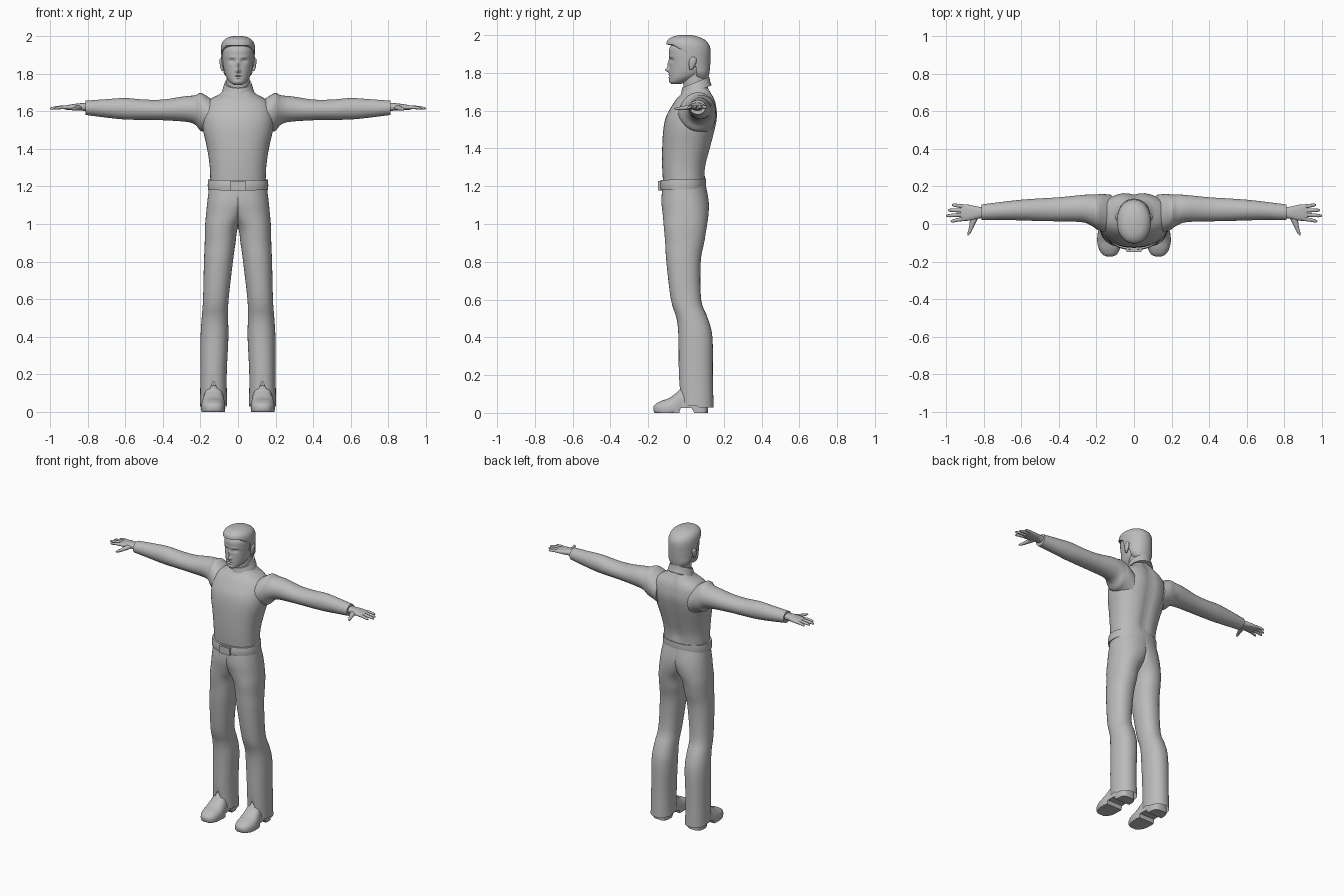
import bpy, bmesh, math

grey = bpy.data.materials.new("plain grey")
grey.diffuse_color = (0.5, 0.5, 0.5, 1)


def resample(rows, steps):
    """Catmull-Rom through the given section rows."""
    out = []
    for i in range(len(rows) - 1):
        p = [rows[max(i - 1, 0)], rows[i], rows[i + 1], rows[min(i + 2, len(rows) - 1)]]
        for s in range(steps):
            t = s / steps
            out.append([0.5 * (2 * b + (c - a) * t + (2 * a - 5 * b + 4 * c - d) * t * t
                               + (3 * b - a - 3 * c + d) * t ** 3) for a, b, c, d in zip(*p)])
    out.append(list(rows[-1]))
    return out


def loft(bm, axis, rows, n=32, steps=4, e=2.0, warp=None, caps=(True, True)):
    """Superellipse sections (position, centre a, centre b, radius a, radius b) along an axis."""
    def power(v):
        return math.copysign(abs(v) ** (2 / e), v) if abs(v) > 1e-9 else 0.0
    rings = []
    for t, a, b, ra, rb in resample(rows, steps):
        ring = []
        for i in range(n):
            w = 2 * math.pi * i / n
            u, v = a + ra * power(math.cos(w)), b + rb * power(math.sin(w))
            co = {'x': (t, u, v), 'y': (u, t, v), 'z': (u, v, t)}[axis]
            ring.append(bm.verts.new(warp(*co) if warp else co))
        rings.append(ring)
    for r, s in zip(rings, rings[1:]):
        for i in range(n):
            j = (i + 1) % n
            bm.faces.new((r[i], r[j], s[j], s[i]))
    if caps[0]:
        bm.faces.new(rings[0])
    if caps[1]:
        bm.faces.new(rings[-1])


def finish(name, bm, mirror=False, angle=50):
    bmesh.ops.recalc_face_normals(bm, faces=bm.faces)
    for f in bm.faces:
        f.smooth = True
    me = bpy.data.meshes.new(name)
    bm.to_mesh(me)
    bm.free()
    me.set_sharp_from_angle(angle=math.radians(angle))
    me.materials.append(grey)
    ob = bpy.data.objects.new(name, me)
    bpy.context.collection.objects.link(ob)
    if mirror:
        ob.modifiers.new("Mirror", 'MIRROR')
    return ob


def part(name, axis, rows, mirror=False, **kw):
    bm = bmesh.new()
    loft(bm, axis, rows, **kw)
    return finish(name, bm, mirror)


def fb(rows):
    """Rows given as height, front y, back y, half width."""
    return [(z, 0, (f + b) / 2, w, (b - f) / 2) for z, f, b, w in rows]


# Shirt body with a shallow groove down the spine
def spine(x, y, z):
    if y > 0.05 and z > 1.25:
        y -= 0.012 * math.exp(-(x / 0.03) ** 2)
    return x, y, z

part("shirt", 'z', fb([
    (1.20, -.120, .100, .147), (1.30, -.126, .105, .150), (1.40, -.126, .130, .164),
    (1.50, -.120, .156, .186), (1.57, -.105, .168, .190), (1.63, -.072, .162, .178),
    (1.665, -.048, .152, .145), (1.69, -.025, .140, .100), (1.72, -.01, .125, .07)]),
    n=48, e=2.3, warp=spine)

# Sleeves, with a raised shoulder seam
part("sleeve", 'x', [
    (.12, .050, 1.555, .105, .095), (.17, .060, 1.585, .100, .098), (.20, .065, 1.597, .092, .100),
    (.23, .075, 1.607, .082, .077), (.28, .082, 1.612, .072, .068), (.40, .078, 1.607, .064, .055),
    (.50, .076, 1.608, .060, .054), (.60, .074, 1.613, .055, .057), (.70, .070, 1.615, .048, .049),
    (.81, .062, 1.618, .042, .038)], mirror=True)

# Standing collar, higher at the back
part("collar", 'z', fb([(1.70, -.03, .135, .086), (1.725, -.025, .128, .079), (1.75, -.02, .124, .071)]),
     warp=lambda x, y, z: (x, y, z + (y - 0.05) * 0.4))
part("neck", 'z', fb([(1.66, -.01, .12, .062), (1.75, -.015, .115, .061), (1.84, -.02, .11, .062)]))


# Trouser legs: clamped at the middle, with a slit at the front hem
def leg_shape(x, y, z):
    if z < 0.2:
        k = (0.2 - z) / 0.16
        if y < 0.03:
            z += k * 0.125 * max(0, 1 - abs(x - 0.13) / 0.06)
        elif y > 0.06:
            z -= k * 0.012
    return max(x, 0), y, z

part("trouser_leg", 'z', [
    (1.21, 0, -.010, .152, .114), (1.12, .030, -.005, .133, .125), (1.05, .060, -.002, .110, .121),
    (.98, .088, -.004, .088, .113), (.90, .095, -.007, .082, .103), (.80, .104, -.013, .077, .091),
    (.60, .118, .000, .068, .080), (.50, .123, .033, .070, .083), (.40, .125, .050, .074, .090),
    (.20, .130, .052, .070, .090), (.04, .130, .056, .072, .090)],
    mirror=True, n=48, e=2.2, warp=leg_shape, caps=(True, False))

# Belt and buckle
part("belt", 'z', fb([(1.183, -.137, .105, .160), (1.21, -.139, .107, .161), (1.237, -.135, .106, .159)]),
     n=48, e=2.2, warp=lambda x, y, z: (x, y, z + 0.03 * y))
bm = bmesh.new()
bmesh.ops.create_cube(bm, size=1)
for v in bm.verts:
    v.co = (v.co.x * 0.08, v.co.y * 0.03 - 0.133, v.co.z * 0.05 + 1.203)
finish("belt_buckle", bm, angle=30)


# Shoes: flat sole with a raised arch before the heel
def sole(x, y, z):
    return x, y, max(z, 0.025 if -0.03 < y < 0.035 else 0.0)

part("shoe", 'y', [
    (-.172, .130, .022, .018, .012), (-.160, .130, .020, .040, .028), (-.130, .131, .020, .057, .044),
    (-.090, .132, .020, .064, .058), (-.050, .131, .022, .062, .085), (-.020, .130, .025, .057, .110),
    (.030, .130, .025, .055, .120), (.080, .130, .025, .054, .110), (.105, .130, .025, .044, .090),
    (.116, .130, .025, .025, .060)], mirror=True, e=2.5, warp=sole)

# Hands: palm, four fingers and a thumb
bm = bmesh.new()
loft(bm, 'x', [(.79, .062, 1.620, .028, .022), (.83, .060, 1.623, .032, .020), (.87, .060, 1.622, .041, .017),
               (.905, .061, 1.620, .044, .013), (.922, .061, 1.619, .038, .009)], n=20, e=2.4)
for y0, y1, tip in [(.028, .016, .975), (.050, .044, 1.0), (.072, .073, .99), (.093, .101, .968)]:
    d = tip - 0.9
    loft(bm, 'x', [(.90, y0, 1.620, .011, .010), (.90 + .5 * d, (y0 + y1) / 2, 1.620, .010, .009),
                   (.90 + .88 * d, y1, 1.616, .008, .007), (tip, y1, 1.614, .003, .003)], n=12, steps=3)
loft(bm, 'y', [(.050, .845, 1.620, .022, .014), (.015, .855, 1.617, .018, .013), (-.020, .866, 1.613, .012, .010),
               (-.045, .876, 1.611, .009, .008), (-.060, .883, 1.610, .003, .003)], n=12, steps=3)
finish("hand", bm, mirror=True)

# Head: features are pushed in or out at (x, z, size x, size z, depth)
FEATURES = [(0, 1.815, .011, .011, -.022), (0, 1.845, .009, .022, -.011),
            (.033, 1.868, .015, .010, .011), (-.033, 1.868, .015, .010, .011),
            (.033, 1.866, .008, .005, -.004), (-.033, 1.866, .008, .005, -.004),
            (.030, 1.888, .020, .007, -.003), (-.030, 1.888, .020, .007, -.003),
            (0, 1.791, .019, .004, -.005), (0, 1.784, .022, .003, .004),
            (0, 1.777, .016, .005, -.005), (0, 1.757, .020, .010, -.004)]


def face(x, y, z):
    if y < 0:
        y += sum(d * math.exp(-((x - fx) / sx) ** 2 - ((z - fz) / sz) ** 2)
                 for fx, fz, sx, sz, d in FEATURES)
    return x, y, z

part("head", 'z', fb([
    (1.740, -.078, -.030, .020), (1.752, -.086, .000, .040), (1.775, -.088, .060, .059),
    (1.800, -.088, .100, .070), (1.830, -.087, .115, .077), (1.860, -.087, .120, .081),
    (1.890, -.090, .122, .083), (1.930, -.088, .118, .082), (1.970, -.060, .095, .064),
    (1.985, -.030, .060, .035)]), n=96, steps=8, e=2.15, warp=face)


# Hair: pulled back behind the hairline to leave the face free
def hairline(x, y, z):
    if z < 1.835:
        line = 0.055
    elif z < 1.905:
        line = 0.005
    elif z < 1.945:
        line = 0.005 - (z - 1.905) / 0.04 * 0.07
    else:
        line = -0.2
    return x, max(y, line), z

part("hair", 'z', fb([
    (1.768, .030, .117, .050), (1.80, .000, .124, .074), (1.84, -.060, .128, .084),
    (1.88, -.090, .130, .089), (1.92, -.100, .130, .091), (1.95, -.104, .122, .089),
    (1.975, -.096, .100, .078), (1.993, -.068, .060, .052), (2.0, -.030, .025, .018)]),
    n=64, steps=5, e=2.1, warp=hairline)

# Ears
part("ear", 'z', [(1.815, .082, .025, .005, .006), (1.83, .086, .030, .008, .013), (1.86, .088, .036, .010, .020),
                  (1.877, .088, .038, .009, .016), (1.885, .087, .038, .004, .006)], mirror=True, n=16)
